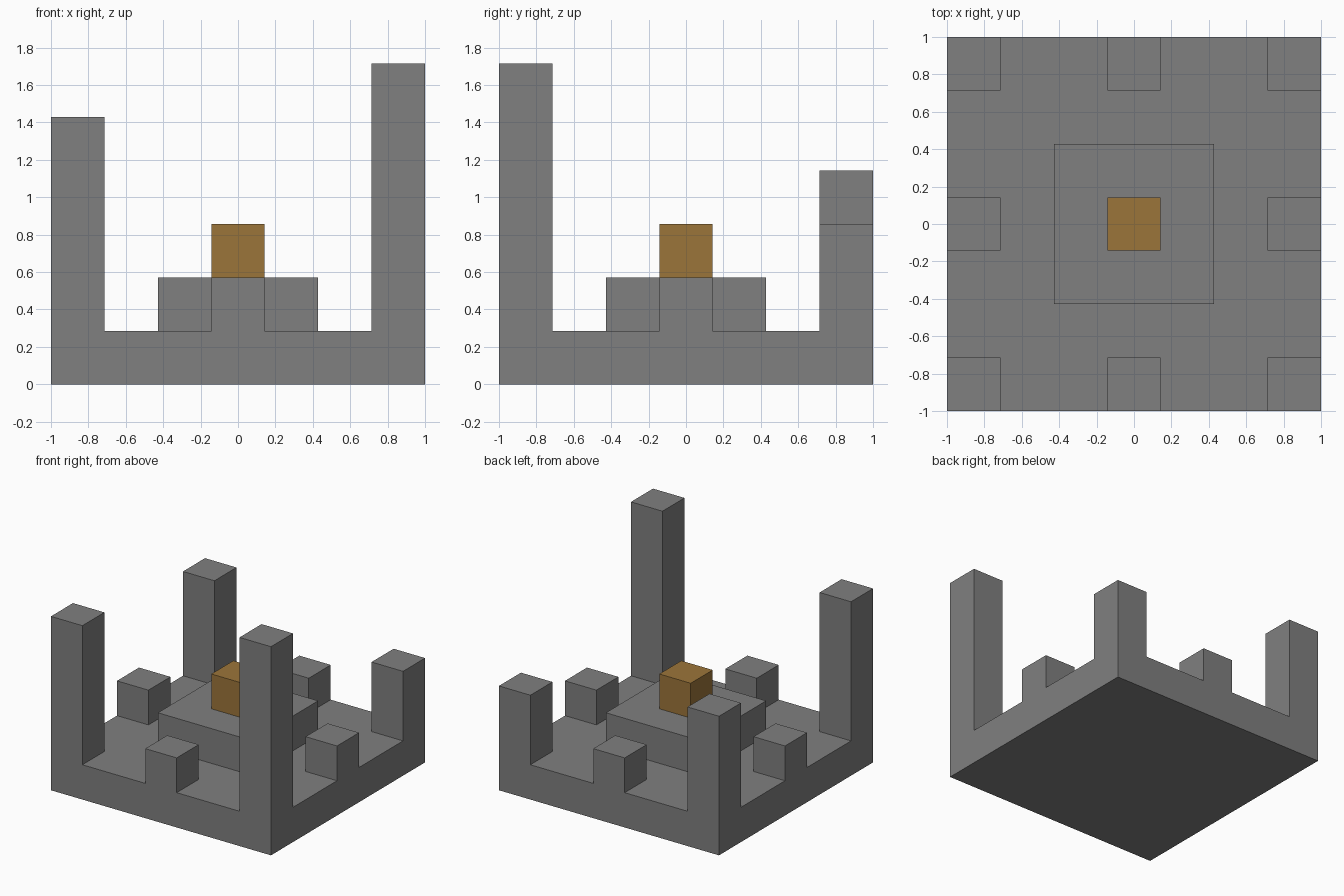
import bpy
import bmesh
from mathutils import Matrix, Vector

old = bpy.data.objects.get("Cube")
if old:
    bpy.data.objects.remove(old, do_unlink=True)

U = 2 / 7  # one block


def material(name, rgb):
    mat = bpy.data.materials.new(name)
    mat.use_nodes = True
    color = (*rgb, 1)
    mat.diffuse_color = color
    mat.node_tree.nodes["Principled BSDF"].inputs["Base Color"].default_value = color
    return mat


stone = material("grey stone", (0.214, 0.214, 0.214))
gold = material("dull gold", (0.33, 0.178, 0.042))


def block(name, x, y, bottom, width, height, mat):
    """Square block, measured in block units, standing on the given level."""
    bm = bmesh.new()
    size = Matrix.Diagonal((width * U, width * U, height * U, 1))
    centre = Vector((x, y, bottom + height / 2)) * U
    bmesh.ops.create_cube(bm, size=1, matrix=Matrix.Translation(centre) @ size)
    mesh = bpy.data.meshes.new(name)
    bm.to_mesh(mesh)
    bm.free()
    mesh.materials.append(mat)
    obj = bpy.data.objects.new(name, mesh)
    bpy.context.collection.objects.link(obj)


# Floor slab, raised centre and gold block
block("base_slab", 0, 0, 0, 7, 1, stone)
block("centre_platform", 0, 0, 1, 3, 1, stone)
block("gold_block", 0, 0, 2, 1, 1, gold)

# Corner pillars, each one block taller than the last
corners = [("back_left", 3, 3), ("back_right", -3, 3),
           ("front_right", -3, -3), ("front_left", 3, -3)]
for step, (side, x, y) in enumerate(corners):
    block(side + "_pillar", x, y, 1, 1, 2 + step, stone)

# Low blocks in the middle of each edge
for side, x, y in [("front", 0, -3), ("back", 0, 3), ("left", 3, 0), ("right", -3, 0)]:
    block(side + "_edge_block", x, y, 1, 1, 1, stone)
